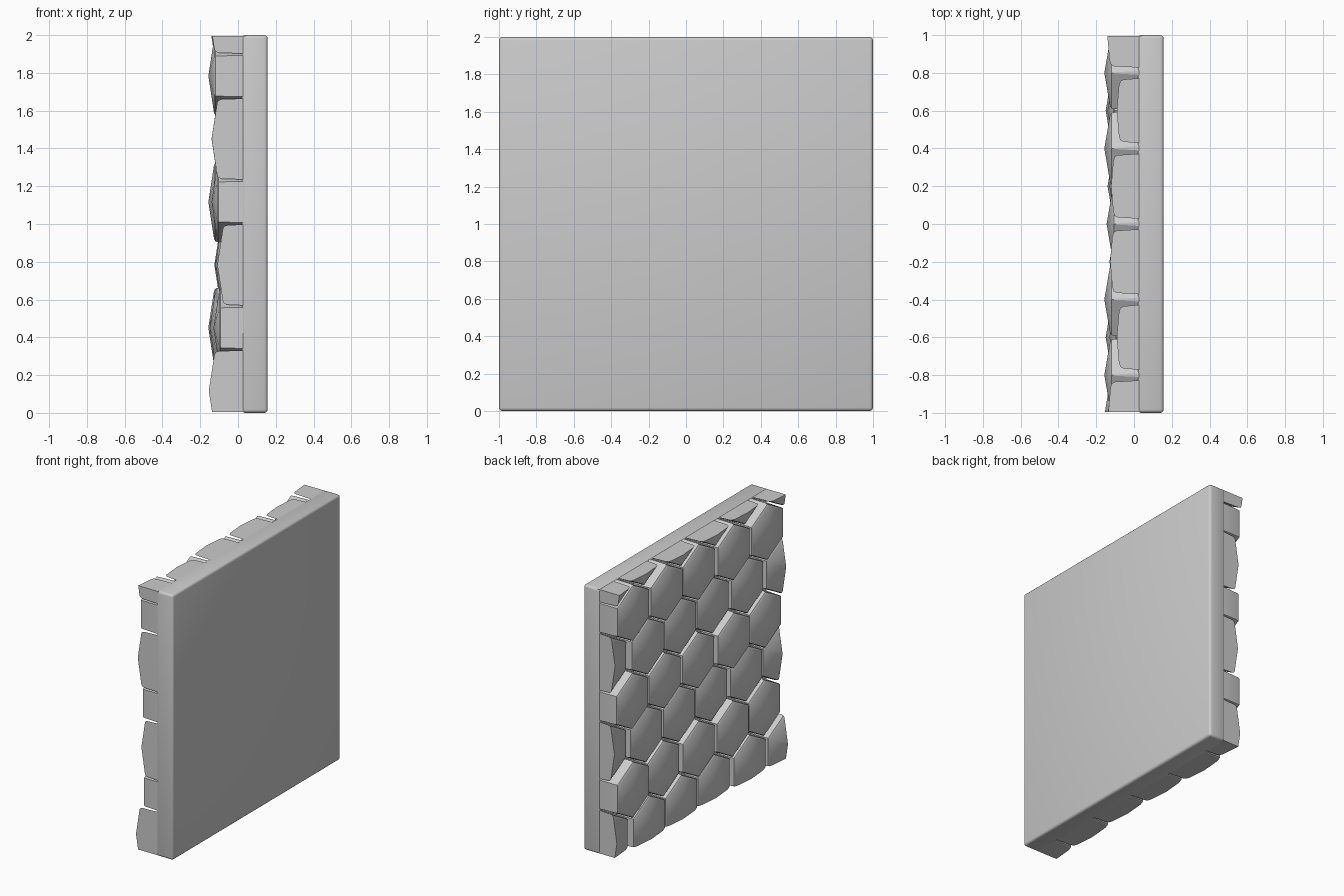
import bpy
import bmesh
import math
from mathutils import Vector

cube = bpy.data.objects.get("Cube")
if cube:
    bpy.data.objects.remove(cube, do_unlink=True)

# Single grey finish
grey = bpy.data.materials.new("light_grey")
grey.use_nodes = True
grey.diffuse_color = (0.6, 0.6, 0.6, 1)
grey.node_tree.nodes["Principled BSDF"].inputs["Base Color"].default_value = (0.6, 0.6, 0.6, 1)

HALF_W = 0.2          # half width of a hexagon, flat to flat
TIP = 0.2222          # centre to upper or lower point
ROW = 1 / 3           # spacing between rows
RISE = 0.03           # how far the centre stands above the rim
BACK = 0.04           # tile root, buried in the slab
LIMIT = 0.995         # tiles are trimmed to the slab outline


def finish(bm, name, smooth_angle):
    bmesh.ops.recalc_face_normals(bm, faces=bm.faces)
    mesh = bpy.data.meshes.new(name)
    bm.to_mesh(mesh)
    bm.free()
    mesh.materials.append(grey)
    obj = bpy.data.objects.new(name, mesh)
    bpy.context.collection.objects.link(obj)
    bpy.ops.object.select_all(action='DESELECT')
    obj.select_set(True)
    bpy.context.view_layer.objects.active = obj
    bpy.ops.object.shade_smooth_by_angle(angle=math.radians(smooth_angle))
    return obj


def hex_ring(bm, x, y, z, inset):
    """One hexagonal outline, point up, shrunk by the inset."""
    s = 1 - inset / HALF_W
    shape = [(0, TIP), (HALF_W, TIP / 2), (HALF_W, -TIP / 2),
             (0, -TIP), (-HALF_W, -TIP / 2), (-HALF_W, TIP / 2)]
    return [bm.verts.new((x, y + a * s, z + b * s)) for a, b in shape]


def make_tile(name, y, z, height):
    """Tapered hexagonal block with a softened rim and a low pyramid top."""
    bm = bmesh.new()
    rim = height - RISE
    profile = [(BACK, 0.004), (0.024 - rim, 0.008),
               (0.008 - rim, 0.012), (-rim, 0.024)]
    rings = [hex_ring(bm, x, y, z, inset) for x, inset in profile]
    apex = bm.verts.new((-height, y, z))
    bm.faces.new(rings[0])
    for i in range(6):
        j = (i + 1) % 6
        for low, high in zip(rings, rings[1:]):
            bm.faces.new((low[i], low[j], high[j], high[i]))
        bm.faces.new((rings[-1][i], rings[-1][j], apex))
    # Trim to the panel outline and cap each cut
    for axis, centre in ((Vector((0, 1, 0)), 0), (Vector((0, 0, 1)), 1)):
        for sign in (1, -1):
            geom = bm.verts[:] + bm.edges[:] + bm.faces[:]
            bmesh.ops.bisect_plane(bm, geom=geom, dist=1e-5,
                                   plane_co=axis * (centre + sign * LIMIT),
                                   plane_no=axis * sign, clear_outer=True)
            open_edges = [e for e in bm.edges if e.is_boundary]
            if open_edges:
                bmesh.ops.holes_fill(bm, edges=open_edges)
    finish(bm, name, 25)


# Backing slab with rounded edges
bm = bmesh.new()
bmesh.ops.create_cube(bm, size=1)
for v in bm.verts:
    v.co = (0.157 if v.co.x > 0 else 0.02, v.co.y * 2, v.co.z * 2 + 1)
bmesh.ops.bevel(bm, geom=bm.edges[:], offset=0.018, segments=3,
                profile=0.5, affect='EDGES')
finish(bm, "backing_slab", 35)

# Tile heights in hundredths, bottom row first, running from +y to -y
rows = [
    (12, 15, 14, 13, 15, 15.5),
    (15.7, 13, 14.5, 15, 13),
    (10, 12.5, 12, 11, 12, 11),
    (15, 14, 14, 15.7, 14),
    (10.5, 14, 13, 12, 13, 14),
    (15.7, 15.7, 14.5, 15.7, 15.7),
    (16, 11, 14, 14.5, 11, 15.5),
]
for r, heights in enumerate(rows):
    start = 1.0 if r % 2 == 0 else 0.8
    for c, h in enumerate(heights):
        make_tile(f"hex_tile_{r + 1}_{c + 1}", start - 0.4 * c,
                  0.1167 + ROW * r, h / 100)
